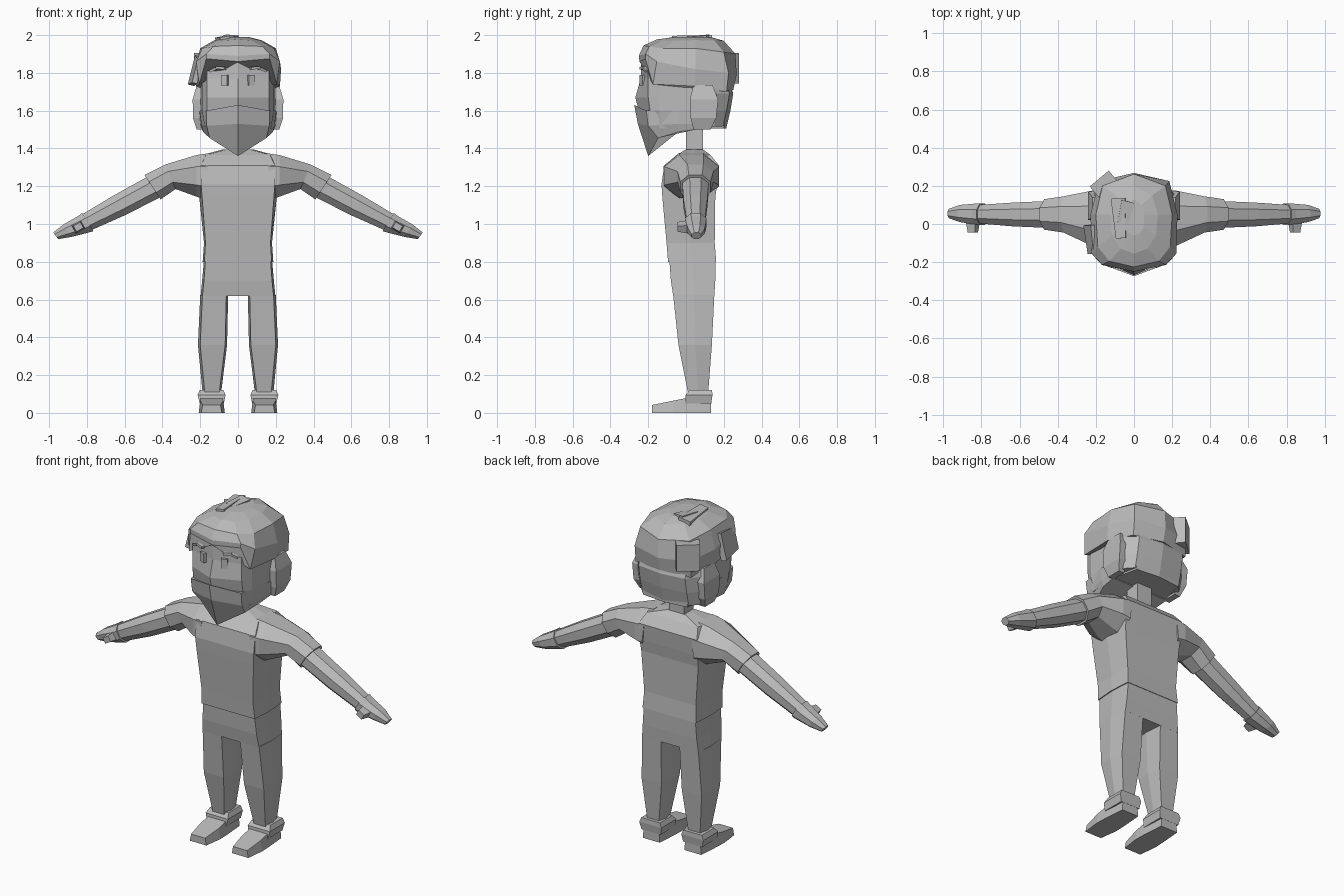
import bpy, bmesh, math
from mathutils import Matrix, Vector

old = bpy.data.objects.get("Cube")
if old:
    bpy.data.objects.remove(old)

grey = bpy.data.materials.new("plain grey")
grey.use_nodes = True
grey.diffuse_color = (0.5, 0.5, 0.5, 1)
grey.node_tree.nodes["Principled BSDF"].inputs["Base Color"].default_value = (0.5, 0.5, 0.5, 1)


def finish(name, bm, mirror=False):
    bmesh.ops.recalc_face_normals(bm, faces=bm.faces)
    mesh = bpy.data.meshes.new(name)
    bm.to_mesh(mesh)
    bm.free()
    mesh.materials.append(grey)
    obj = bpy.data.objects.new(name, mesh)
    bpy.context.collection.objects.link(obj)
    if mirror:
        obj.modifiers.new("mirror", "MIRROR").use_mirror_merge = False
    return obj


def loft(name, rings, mirror=False):
    """Skin a stack of equal rings and cap both ends."""
    bm = bmesh.new()
    loops = [[bm.verts.new(p) for p in ring] for ring in rings]
    n = len(loops[0])
    for a, b in zip(loops, loops[1:]):
        for i in range(n):
            j = (i + 1) % n
            bm.faces.new((a[i], a[j], b[j], b[i]))
    bm.faces.new(loops[0][::-1])
    bm.faces.new(loops[-1])
    return finish(name, bm, mirror)


def both_sides(half):
    """Complete a ring given from front centre to back centre."""
    return half + [(-x, y, z) for x, y, z in reversed(half) if x > 0]


def rect(z, x0, x1, y0, y1):
    return [(x0, y0, z), (x1, y0, z), (x1, y1, z), (x0, y1, z)]


def hexring(z, corner, side, y0, y1):
    return both_sides([(corner, y0, z), (side, (y0 + y1) / 2, z), (corner, y1, z)])


def limb_ring(xt, zt, xb, zb, y0, y1):
    """Eight-sided section between a top and a bottom point."""
    shape = [(.28, 1), (.72, 1), (1, .72), (1, .28), (.72, 0), (.28, 0), (0, .28), (0, .72)]
    return [(xb + (xt - xb) * t, y0 + (y1 - y0) * s, zb + (zt - zb) * t) for s, t in shape]


def block(name, loc, size, rot=(0, 0, 0), taper=1.0, mirror=False):
    bm = bmesh.new()
    bmesh.ops.create_cube(bm, size=1)
    for v in bm.verts:
        k = taper if v.co.y < 0 else 1
        v.co = Vector((v.co.x * size[0] * k, v.co.y * size[1], v.co.z * size[2] * k))
    m = Matrix.Translation(loc)
    for angle, axis in zip(rot, "XYZ"):
        m = m @ Matrix.Rotation(math.radians(angle), 4, axis)
    bm.transform(m)
    return finish(name, bm, mirror)


# Shirt body, sleeves and neck
loft("shirt", [hexring(0.80, .178, .187, -.095, .16), hexring(0.90, .172, .18, -.103, .152),
               hexring(1.14, .19, .205, -.125, .155), hexring(1.21, .195, .21, -.13, .165),
               hexring(1.31, .195, .21, -.115, .175), hexring(1.365, .17, .19, -.05, .13),
               hexring(1.395, .06, .08, 0, .09)])
sleeve_end = (.495, 1.26, .41, 1.13, -.03, .13)
loft("sleeve", [limb_ring(.15, 1.375, .18, 1.13, -.12, .175),
                limb_ring(.22, 1.365, .22, 1.145, -.115, .175),
                limb_ring(.385, 1.315, .33, 1.185, -.045, .145),
                limb_ring(*sleeve_end)], True)
loft("neck", [rect(z, -.05, .05, 0, .09) for z in (1.37, 1.54)])

# Forearms, hands and thumbs
loft("forearm", [limb_ring(.48, 1.25, .415, 1.14, -.02, .12),
                 limb_ring(.66, 1.15, .59, 1.05, -.012, .112),
                 limb_ring(.83, 1.048, .775, .968, .003, .1)], True)
loft("hand", [limb_ring(.825, 1.058, .765, .962, -.005, .108),
              limb_ring(.85, 1.04, .79, .955, -.003, .107),
              limb_ring(.925, .997, .88, .932, .01, .1),
              limb_ring(.978, .955, .952, .92, .03, .08)], True)
block("thumb", (.845, -.012, .985), (.06, .065, .05), (0, 30, 0), .7, True)

# Trousers
loft("trouser_seat", [hexring(.81, .172, .18, -.088, .157), hexring(.70, .18, .19, -.08, .155),
                      hexring(.62, .188, .198, -.068, .15)])


def leg_ring(z, x0, x1, y0, y1):
    m = (y0 + y1) / 2
    return [(x0 + .01, y0, z), (x1 - .012, y0, z), (x1, m, z),
            (x1 - .012, y1, z), (x0 + .01, y1, z), (x0, m, z)]


loft("trouser_leg", [leg_ring(.625, .052, .2, -.068, .15), leg_ring(.36, .058, .212, -.04, .137),
                     leg_ring(.10, .09, .187, .012, .117)], True)

# Shoes: a wedge along the foot and an ankle collar
loft("shoe", [[(a, y, 0), (b, y, 0), (b - .008, y, h), (a + .008, y, h)]
              for y, a, b, h in ((-.18, .085, .195, .042), (-.07, .07, .208, .064),
                                 (.0, .072, .205, .078), (.133, .082, .195, .085))], True)
loft("shoe_collar", [rect(.05, .075, .203, -.005, .134), rect(.095, .066, .214, -.002, .14),
                     rect(.122, .078, .202, .02, .138)], True)


def head_ring(z, grow, front, cheek_y):
    return both_sides([(0, front, z), (.165 * grow, cheek_y, z), (.19 * grow, -.14, z),
                       (.2 * grow, .04, z), (.16 * grow, .2, z), (0, .215, z)])


# Head and beard
loft("head", [head_ring(1.505, .92, -.19, -.16), head_ring(1.60, 1, -.25, -.19),
              head_ring(1.67, 1, -.268, -.20), head_ring(1.77, 1, -.24, -.20),
              head_ring(1.89, 1, -.235, -.20)])
loft("beard", [both_sides([(0, -.20, 1.36), (.15, -.148, 1.455), (.185, -.04, 1.488), (.19, .05, 1.5)]),
               both_sides([(0, -.255, 1.53), (.166, -.2, 1.52), (.195, -.04, 1.53), (.2, .05, 1.53)]),
               both_sides([(0, -.274, 1.63), (.168, -.21, 1.60), (.2, -.04, 1.6), (.205, .05, 1.59)])])

# Eyes and brows
block("eye", (.07, -.229, 1.762), (.036, .02, .055), (0, 0, 22), 1, True)
block("brow_inner", (.09, -.226, 1.826), (.05, .025, .014), (0, -6, 22), 1, True)
block("brow_outer", (.13, -.212, 1.818), (.04, .025, .013), (0, 24, 22), 1, True)

# Hair: cap, lower back and side locks
loft("hair_cap", [
    both_sides([(0, -.246, 1.86), (.168, -.215, 1.875), (.205, -.175, 1.74),
                (.222, .04, 1.73), (.185, .215, 1.70), (0, .25, 1.71)]),
    both_sides([(0, -.25, 1.89), (.168, -.213, 1.90), (.222, -.155, 1.86),
                (.228, .05, 1.82), (.185, .225, 1.80), (0, .268, 1.79)]),
    both_sides([(0, -.225, 1.945), (.13, -.195, 1.94), (.19, -.12, 1.93),
                (.2, .05, 1.93), (.165, .2, 1.91), (0, .262, 1.90)]),
    both_sides([(0, -.155, 1.977), (.07, -.13, 1.972), (.115, -.06, 1.972),
                (.125, .05, 1.973), (.095, .15, 1.972), (0, .2, 1.97)]),
    both_sides([(0, -.06, 1.99), (.03, -.05, 1.99), (.05, -.02, 1.99),
                (.055, .05, 1.99), (.04, .1, 1.99), (0, .13, 1.99)])])


def nape_ring(z, side, back):
    return both_sides([(side - .02, .03, z), (side, .09, z), (side - .01, .15, z),
                       (.155, back - .02, z), (0, back, z)])


loft("hair_back", [nape_ring(1.515, .205, .215), nape_ring(1.60, .225, .235),
                   nape_ring(1.69, .225, .25), nape_ring(1.735, .205, .235)])
loft("side_lock", [rect(1.50, .18, .218, .04, .13), rect(1.56, .19, .238, .025, .16),
                   rect(1.66, .19, .24, .02, .17), rect(1.735, .18, .218, .04, .14)], True)

# Uneven locks on the right of the hair
block("rear_lock", (-.15, .2, 1.825), (.13, .1, .16), (0, 0, 40), 1)
block("temple_lock", (-.222, -.08, 1.81), (.035, .15, .16), (0, 14, 6), .8)
block("crown_lock", (-.075, .03, 1.98), (.075, .21, .03), (0, -10, 4), .7)
block("crown_tuft", (-.045, .06, 1.985), (.07, .12, .025), (4, 4, -14), .8)
